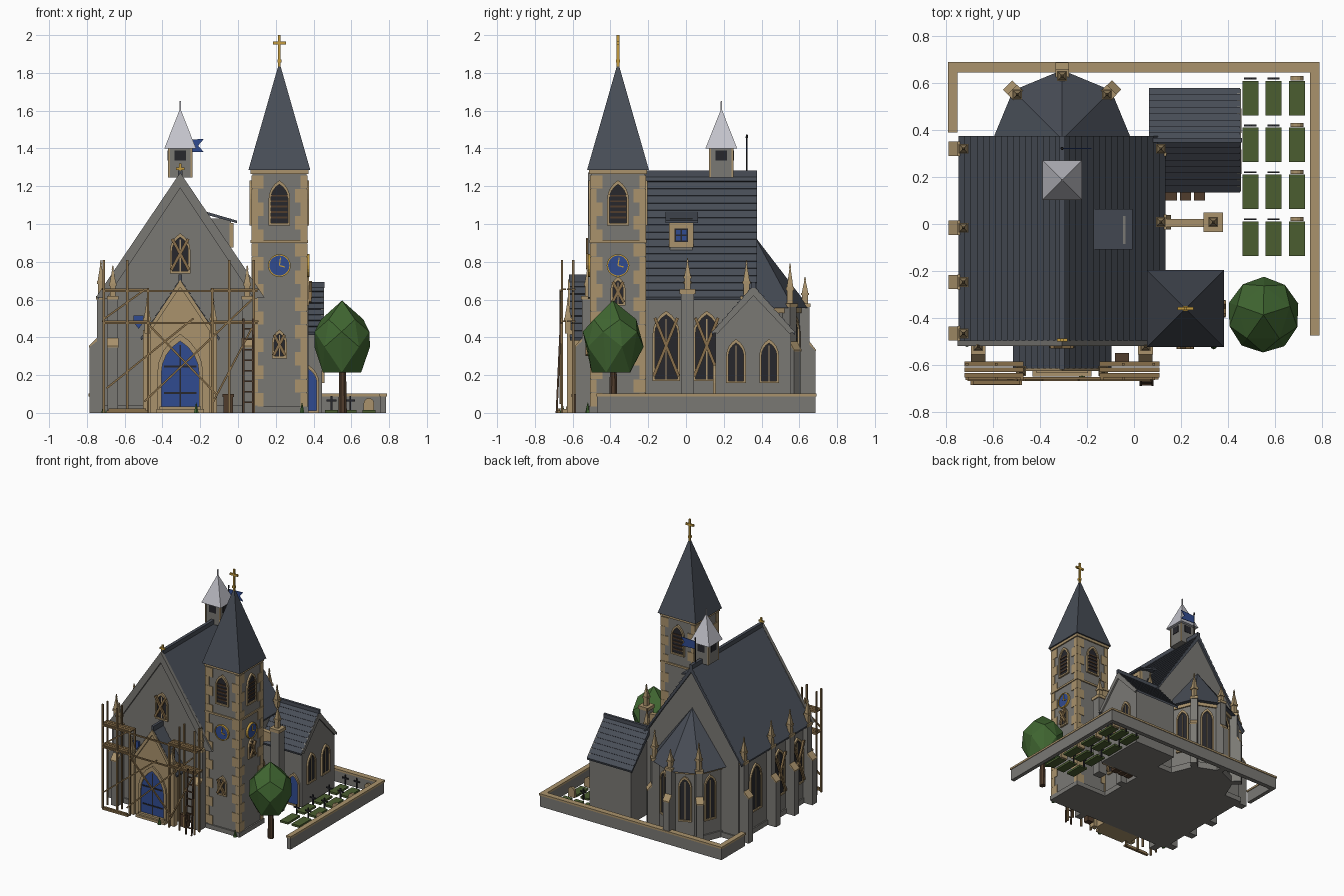
import bpy, bmesh
from math import pi, sin, cos, sqrt, radians
from mathutils import Vector, Matrix

if "Cube" in bpy.data.objects:
    bpy.data.objects.remove(bpy.data.objects["Cube"])

def mat(name, r, g, b):
    m = bpy.data.materials.new(name)
    m.diffuse_color = (r, g, b, 1)
    m.use_nodes = True
    m.node_tree.nodes["Principled BSDF"].inputs["Base Color"].default_value = m.diffuse_color
    return m
STONE = mat("stone", .195, .19, .175); TAN = mat("sandstone", .40, .29, .15)
SLATE = mat("slate", .065, .075, .095); DARK = mat("dark_glass", .02, .02, .025)
BLUE = mat("blue", .03, .07, .28); GOLD = mat("gold", .55, .33, .05)
WOOD = mat("wood", .25, .16, .07); BROWN = mat("brown", .08, .045, .025)
GREEN = mat("leaf", .05, .13, .03); GRASS = mat("grass", .07, .11, .03); LEAD = mat("lead", .55, .55, .6)

# shapes are (verts, faces); add() merges several into one object
def prism(pts, y0, y1):
    n = len(pts)
    v = [(x, y, z) for y in (y0, y1) for x, z in pts]
    f = [list(range(n)), list(range(2*n-1, n-1, -1))]
    return v, f + [[i, (i+1) % n, n+(i+1) % n, n+i] for i in range(n)]
def box(x0, x1, y0, y1, z0, z1):
    return prism([(x0, z0), (x1, z0), (x1, z1), (x0, z1)], y0, y1)
def ring(out, inn, y0, y1):
    n = len(out)
    v = [(x, y, z) for y in (y0, y1) for loop in (out, inn) for x, z in loop]
    f = []
    for i in range(n):
        j = (i+1) % n
        for a, b in ((0, n), (n, 3*n), (3*n, 2*n), (2*n, 0)):
            f.append([a+i, a+j, b+j, b+i])
    return v, f
def frustum(x, y, z0, z1, r0, r1, n=4):
    k = sqrt(2) if n == 4 else 1
    v = [(x+r*k*cos(2*pi*(i+.5)/n), y+r*k*sin(2*pi*(i+.5)/n), z) for r, z in ((r0, z0), (max(r1, .0005), z1)) for i in range(n)]
    return v, [list(range(n)), list(range(n, 2*n))] + [[i, (i+1) % n, n+(i+1) % n, n+i] for i in range(n)]
def beam(p, q, r=.006):
    p, q = Vector(p), Vector(q)
    d = (q-p).normalized()
    s = d.cross(Vector((0, 1, 0)) if abs(d.y) < .9 else Vector((0, 0, 1))).normalized()*r
    t = d.cross(s).normalized()*r
    v = [e+a*s+b*t for e in (p, q) for a, b in ((-1, -1), (1, -1), (1, 1), (-1, 1))]
    return v, [[0, 1, 2, 3], [4, 5, 6, 7]] + [[i, (i+1) % 4, 4+(i+1) % 4, 4+i] for i in range(4)]
def add(name, m, *shapes, loc=(0, 0, 0), a=0, hull=False):
    bm = bmesh.new()
    for vs, fs in shapes:
        bv = [bm.verts.new(v) for v in vs]
        for f in fs:
            bm.faces.new([bv[i] for i in f])
    if hull:
        bmesh.ops.convex_hull(bm, input=bm.verts)
    bmesh.ops.recalc_face_normals(bm, faces=bm.faces)
    me = bpy.data.meshes.new(name)
    bm.to_mesh(me)
    bm.free()
    me.materials.append(m)
    o = bpy.data.objects.new(name, me)
    # small common offset centres the whole model
    o.matrix_world = Matrix.Translation(Vector(loc)+Vector((.004, 0, 0))) @ Matrix.Rotation(radians(a), 4, 'Z')
    bpy.context.collection.objects.link(o)

# profiles in the local x-z plane
def lancet(w, h, g=0):
    hs, W = h-.866*w, w+2*g
    arc = [(-W/2+W*cos(t*pi/12), hs+W*sin(t*pi/12)) for t in range(5)]
    return [(-W/2, -g), (W/2, -g)] + arc + [(-x, z) for x, z in arc[-2::-1]]
def circle(r, n=20):
    return [(r*cos(2*pi*i/n), r*sin(2*pi*i/n)) for i in range(n)]
def square(s):
    return [(-s, -s), (s, -s), (s, s), (-s, s)]
def slates(hw, ze, zr, rows, t=.006, thick=.04):
    side = []
    L = sqrt(hw**2+(zr-ze)**2)
    nx, nz = (zr-ze)/L*t, hw/L*t
    for i in range(rows):
        u, w = i/rows, (i+1)/rows
        side += [(hw*(1-u)+nx, ze+(zr-ze)*u+nz), (hw*(1-w), ze+(zr-ze)*w)]
    return side[:-1] + [(0, zr)] + [(-x, z) for x, z in side[-2::-1]] + [(-hw, ze-.012), (0, zr-thick), (hw, ze-.012)]

# repeated architectural parts; local -y faces outward
def window(name, loc, a, w, h, boards=False, louvers=False):
    add(name+"_frame", TAN, ring(lancet(w, h, .012), lancet(w, h), -.014, .01), loc=loc, a=a)
    add(name+"_glass", DARK, prism(lancet(w, h), -.004, .01), loc=loc, a=a)
    if louvers:
        add(name+"_louvers", BROWN, *[box(-w*.48, w*.48, -.01, 0, z*h, z*h+.01) for z in (.12, .26, .4, .54, .68)], loc=loc, a=a)
    else:
        add(name+"_mullion", TAN, box(-.003, .003, -.009, 0, 0, h*.93), loc=loc, a=a)
    if boards:
        add(name+"_boards", WOOD, *[beam((s*w*.55, -.02, h*.04), (-s*w*.5, -.022, h*.95), .008) for s in (-1, 1)], loc=loc, a=a)
def pinnacle(name, loc, h):
    add(name, TAN, frustum(0, 0, 0, h*.4, .015, .015), frustum(0, 0, h*.36, h*.44, .021, .021),
        frustum(0, 0, h*.44, h*.92, .017, .002), frustum(0, 0, h*.88, h, .006, .002), loc=loc)
def buttress(name, loc, a, d1, d2, h1, h2, top, w=.05):
    prof = [(-.03, 0), (d1, 0), (d1, h1), (d2, h1+.04), (d2, h2), (-.03, h2+.02)]
    v, f = prism(prof, -w/2, w/2)
    add(name, STONE, ([(y, -d, z) for d, y, z in v], f), loc=loc, a=a)
    v, f = prism([(d1+.003, h1-.004), (d1+.003, h1+.004), (d2, h1+.047), (d2, h1+.03)], -w/2-.003, w/2+.003)
    add(name+"_cap", TAN, ([(y, -d, z) for d, y, z in v], f), box(-w/2-.004, w/2+.004, -d2-.005, .02, h2, h2+.02), loc=loc, a=a)
    p = Matrix.Rotation(radians(a), 3, 'Z') @ Vector((0, -.02, h2+.01)) + Vector(loc)
    pinnacle(name+"_pinnacle", p, top-h2-.01)

# nave
CX = -.31
N = (CX, 0, 0)
add("nave_walls", STONE, prism([(-.4, 0), (.4, 0), (.4, .635), (0, 1.24), (-.4, .635)], -.5, .36), loc=N)
add("nave_plinth", STONE, box(-.41, .41, -.51, .37, 0, .04), loc=N)
add("nave_roof", SLATE, prism(slates(.435, .61, 1.262, 17), -.5, .375), box(-.012, .012, -.5, .375, 1.25, 1.282), loc=N)
add("gable_coping", STONE, prism([(.446, .612), (0, 1.272), (-.446, .612), (-.39, .605), (0, 1.19), (.39, .605)], -.52, -.495), loc=N)
add("gable_cross", GOLD, box(-.006, .006, -.5, -.488, 1.25, 1.32), box(-.022, .022, -.5, -.488, 1.285, 1.298), loc=N)
window("gable_window", (CX, -.5, .75), 0, .085, .18, True)
for i, y in enumerate((.32, -.016, -.247, -.466)):
    buttress(f"left_buttress_{i}", (-.71, y, 0), -90, .08, .04, .35, .6, .81, .055)
for i, y in enumerate((.155, -.13, -.357)):
    window(f"left_window_{i}", (-.71, y, .18), -90, .12, .34, i > 0)
for i, y in enumerate((.32, .008)):
    buttress(f"right_buttress_{i}", (.09, y, 0), 90, .06, .04, .35, .6, .81, .055)
for i, y in enumerate((-.105, .11)):
    window(f"right_window_{i}", (.09, y, .18), 90, .12, .34, True)
for i, x in enumerate((-.667, .045)):
    buttress(f"front_buttress_{i}", (x, -.5, 0), 0, .085, .05, .35, .6, .78, .055)
add("shield", BLUE, prism([(-.026, .515), (-.026, .48), (0, .445), (.026, .48), (.026, .515)], -.515, -.49), loc=(-.53, 0, 0))

# flying buttress
F = (.333, .008, 0)
add("flyer_pier", STONE, frustum(0, 0, 0, .64, .035, .035), loc=F)
add("flyer_pier_cap", TAN, frustum(0, 0, .63, .655, .042, .042), loc=F)
pinnacle("flyer_pinnacle", (.333, .008, .65), .17)
arc = [(.31-.2*sin(t*pi/12), .34+.2*cos(t*pi/12)) for t in range(7)]
add("flyer_arch", TAN, prism([(.31, .60), (.08, .62), (.08, .36)] + arc[::-1], -.012, .022))

# dormer
D = (-.04, -.025, .94)
add("dormer_walls", STONE, box(-.24, -.04, -.085, .035, .84, 1.03))
add("dormer_roof", SLATE, prism([(-.175, 1.05), (-.01, 1.005), (-.01, 1.018), (-.175, 1.066)], -.108, .064))
add("dormer_frame", TAN, ring(square(.065), square(.035), -.012, .01), loc=D, a=90)
add("dormer_glass", BLUE, prism(square(.036), -.004, .01), loc=D, a=90)
add("dormer_bars", DARK, ring(square(.037), square(.027), -.008, 0), box(-.004, .004, -.008, 0, -.035, .035), box(-.035, .035, -.008, 0, -.004, .004), loc=D, a=90)

# bell turret and flag
T = (CX, .187, 0)
add("turret_body", STONE, frustum(0, 0, 1.245, 1.4, .063, .063), loc=T)
add("turret_posts", TAN, *[frustum(sx*.06, sy*.06, 1.245, 1.4, .005, .005) for sx in (-1, 1) for sy in (-1, 1)], loc=T)
add("turret_openings", DARK, box(-.03, .03, -.066, .066, 1.335, 1.39), box(-.066, .066, -.03, .03, 1.335, 1.39), loc=T)
add("turret_roof", LEAD, frustum(0, 0, 1.4, 1.605, .084, .003), frustum(0, 0, 1.59, 1.65, .004, .003), loc=T)
add("flag_pole", DARK, frustum(CX, .322, 1.25, 1.46, .004, .004, 8), frustum(CX, .322, 1.455, 1.475, .007, .005, 8))
add("flag", BLUE, prism([(-.31, 1.385), (-.185, 1.38), (-.215, 1.415), (-.185, 1.45), (-.31, 1.445)], .32, .324))

# apse
C, R = Vector((CX, .36, 0)), .25
def apse_wall(r, z0, z1):
    v = [(r*cos(i*pi/4), r*sin(i*pi/4), z) for z in (z0, z1) for i in range(5)]
    return v, [[0, 1, 2, 3, 4], [9, 8, 7, 6, 5]] + [[i, (i+1) % 5, 5+(i+1) % 5, 5+i] for i in range(5)]
add("apse_walls", STONE, apse_wall(R, 0, .57), apse_wall(R+.012, 0, .05), loc=C)
add("apse_cornice", TAN, apse_wall(R+.012, .53, .555), loc=C)
rim = [(.295*cos(i*pi/4), .295*sin(i*pi/4), .555) for i in range(5)]
add("apse_roof", SLATE, (rim + [(0, 0, .94)], [[4, 3, 2, 1, 0], [4, 0, 5]] + [[i, i+1, 5] for i in range(4)]), loc=C)
for i in range(4):
    t, r = (i+.5)*pi/4, R*cos(pi/8)
    window(f"apse_window_{i}", C+Vector((r*cos(t), r*sin(t), .17)), (i+.5)*45+90, .075, .32)
for i in (1, 2, 3):
    t = i*pi/4
    buttress(f"apse_buttress_{i}", C+Vector((R*cos(t), R*sin(t), 0)), i*45+90, .075, .045, .33, .56, .72 if i == 2 else .79)

# sacristy
S = (0, .357, 0)
add("sacristy_walls", STONE, prism([(-.2, 0), (.2, 0), (.2, .435), (0, .65), (-.2, .435)], -.44, -.08), loc=S, a=90)
add("sacristy_coping", STONE, prism([(.218, .428), (0, .672), (-.218, .428), (-.19, .42), (0, .62), (.19, .42)], -.452, -.435), loc=S, a=90)
add("sacristy_roof", SLATE, prism(slates(.218, .425, .672, 8), -.448, -.06), box(-.01, .01, -.455, -.06, .66, .692), loc=S, a=90)
for i, y in enumerate((.265, .44)):
    window(f"sacristy_window_{i}", (.44, y, .17), 90, .08, .2)
add("sacristy_door", BLUE, prism(lancet(.085, .22), -.006, .01), loc=(.37, .157, .01))
add("sacristy_door_frame", TAN, ring(lancet(.085, .22, .012), lancet(.085, .22), -.014, .01), loc=(.37, .157, .012))
add("yard_crates", BROWN, *[box(x-.024, x+.024, .1, .15, 0, .04) for x in (.155, .215, .275)])

# tower
W = Vector((.215, -.36, 0))
add("tower_walls", STONE, frustum(0, 0, 0, 1.285, .143, .143), frustum(0, 0, 0, .035, .154, .154), loc=W)
quoins = []
for k in range(17):
    z = .035+k*.072
    for n, (sx, sy) in enumerate(((-1, -1), (1, -1), (1, 1), (-1, 1))):
        lx, ly = ((.065, .035), (.035, .065))[(k+n) % 2]
        xs, ys = sorted((sx*.148, sx*(.148-lx))), sorted((sy*.148, sy*(.148-ly)))
        quoins.append(box(*xs, *ys, z, z+.071))
add("tower_quoins", TAN, *quoins, loc=W)
add("tower_bands", TAN, frustum(0, 0, .9, .915, .152, .152), frustum(0, 0, 1.265, 1.287, .153, .153), loc=W)
add("spire", SLATE, frustum(0, 0, 1.285, 1.85, .164, .002), loc=W)
add("spire_cross", GOLD, box(-.007, .007, -.007, .007, 1.83, 2.0), box(-.034, .034, -.007, .007, 1.95, 1.965), frustum(0, 0, 1.855, 1.872, .01, .01), loc=W)
for a in (0, 90, 180, 270):
    face = W + Matrix.Rotation(radians(a), 3, 'Z') @ Vector((0, -.143, 0))
    window(f"belfry_window_{a}", face+Vector((0, 0, 1.005)), a, .09, .205, louvers=True)
    if a < 180:
        c = face+Vector((0, 0, .78))
        add(f"clock_face_{a}", BLUE, prism(circle(.054), -.012, .01), loc=c, a=a)
        add(f"clock_rim_{a}", GOLD, ring(circle(.06), circle(.053), -.017, .01), loc=c, a=a)
        add(f"clock_hands_{a}", GOLD, beam((0, -.014, 0), (.006, -.014, .042), .003), beam((0, -.014, 0), (.03, -.014, -.008), .003), loc=c, a=a)
        window(f"tower_window_{a}", face+Vector((0, 0, .3 if a == 0 else .58)), a, .055, .12, True)

# porch
gable = [(.165, 0), (.165, .44), (0, .69), (-.165, .44), (-.165, 0)]
arch = lancet(.2, .345)
add("porch_front", TAN, prism(gable, -.612, -.49), loc=N)
add("porch_arch", TAN, ring(lancet(.2, .345, .022), arch, -.625, -.6), loc=(CX, 0, .035))
add("porch_door", BLUE, prism(arch, -.616, -.6), loc=(CX, 0, .035))
add("porch_door_hinges", DARK, *[box(-.085, .085, -.62, -.61, z, z+.01) for z in (.1, .24)], box(-.003, .003, -.62, -.61, .035, .36), loc=N)
add("porch_roof", SLATE, prism(slates(.205, .395, .705, 8, .006, .03), -.615, -.49), box(-.01, .01, -.62, -.49, .69, .732), loc=N)
add("porch_coping", TAN, prism([(.185, .425), (0, .705), (-.185, .425), (-.16, .425), (0, .665), (.16, .425)], -.626, -.605), loc=N)
add("porch_steps", TAN, box(-.125, .125, -.65, -.6, 0, .02), box(-.11, .11, -.635, -.6, .02, .035), loc=N)
for s in (-1, 1):
    add(f"porch_pier_{s}", TAN, frustum(CX+s*.175, -.61, 0, .44, .021, .021))
    pinnacle(f"porch_pinnacle_{s}", (CX+s*.175, -.625, .42), .19)

# scaffold with planks, braces and ladder
poles, planks = [], []
for x in (-.715, -.59, -.48, -.14, -.05, .08):
    for y in (-.597, -.657):
        poles.append(beam((x, y, 0), (x, y, .81 if x not in (-.48, -.14) else .66), .006))
for z in (.475, .645):
    for y in (-.597, -.657):
        spans = ((-.72, .1),) if y < -.65 else ((-.72, -.48), (-.14, .1))
        poles += [beam((p, y, z), (q, y, z), .005) for p, q in spans]
    for p, q in ((-.725, -.475), (-.15, .105)):
        planks += [box(p, q, y, y+.02, z+.006, z+.014) for y in (-.654, -.63, -.606)]
for (x0, z0), (x1, z1) in (((-.7, .13), (-.24, .5)), ((-.47, .46), (-.12, .1)), ((-.5, .06), (.07, .6)), ((-.71, .5), (-.5, .65)), ((-.14, .05), (.07, .45))):
    poles.append(beam((x0, -.664, z0), (x1, -.664, z1), .005))
add("scaffold_poles", WOOD, *poles)
add("scaffold_planks", WOOD, *planks)
add("ladder", BROWN, *[beam((x, -.685, 0), (x, -.662, .5), .005) for x in (.025, .075)],
    *[beam((.025, -.685+.023*k/9, .5*k/9), (.075, -.685+.023*k/9, .5*k/9), .004) for k in range(1, 9)])
add("plank_pile", WOOD, box(-.7, -.48, -.685, -.665, 0, .012), box(-.69, -.49, -.683, -.667, .012, .022))
add("crate", BROWN, box(-.08, -.03, -.6, -.555, 0, .095), box(-.085, -.025, -.605, -.55, .085, .1))

# churchyard wall
runs = ((-.79, .78, .65, .685), (-.79, -.76, .395, .685), (.75, .78, -.47, .685))
add("yard_wall", STONE, *[box(a, b, c, d, 0, .09) for a, b, c, d in runs])
add("yard_wall_coping", TAN, *[box(a-.005, b+.005, c-.005, d+.005, .088, .103) for a, b, c, d in runs])

# graves
plots, crosses, stones = [], [], []
for y in (.537, .338, .138, -.062):
    for x in (.491, .59, .689):
        plots.append(box(x-.034, x+.034, y-.075, y+.072, 0, .016))
        if x < .65:
            crosses += [box(x-.005, x+.005, y+.078, y+.086, 0, .09), box(x-.026, x+.026, y+.078, y+.086, .06, .07)]
        else:
            tab = [(x+.028*cos(t*pi/6), .05+.028*sin(t*pi/6)) for t in range(7)]
            stones.append(prism([(x-.028, 0), (x+.028, 0)] + tab, y+.074, y+.092))
add("grave_plots", GRASS, *plots)
add("grave_crosses", DARK, *crosses)
add("headstones", TAN, *stones)

# tree and shrubs
add("tree_trunk", BROWN, frustum(.55, -.385, 0, .3, .024, .018, 8))
crown = [(0, 0, .595)]
for z, r, off in ((.495, .118, 0), (.43, .152, .5), (.35, .155, 0), (.215, .107, .5)):
    crown += [(r*cos((i+off)*.4*pi+.3), 1.05*r*sin((i+off)*.4*pi+.3), z) for i in range(5)]
add("tree_crown", GREEN, (crown, []), loc=(.547, -.387, 0), hull=True)
add("shrubs", GREEN, *[frustum(x, y, 0, .055, .014, .001, 6) for x, y in ((-.225, -.655), (.335, -.52), (-.715, -.51))])
